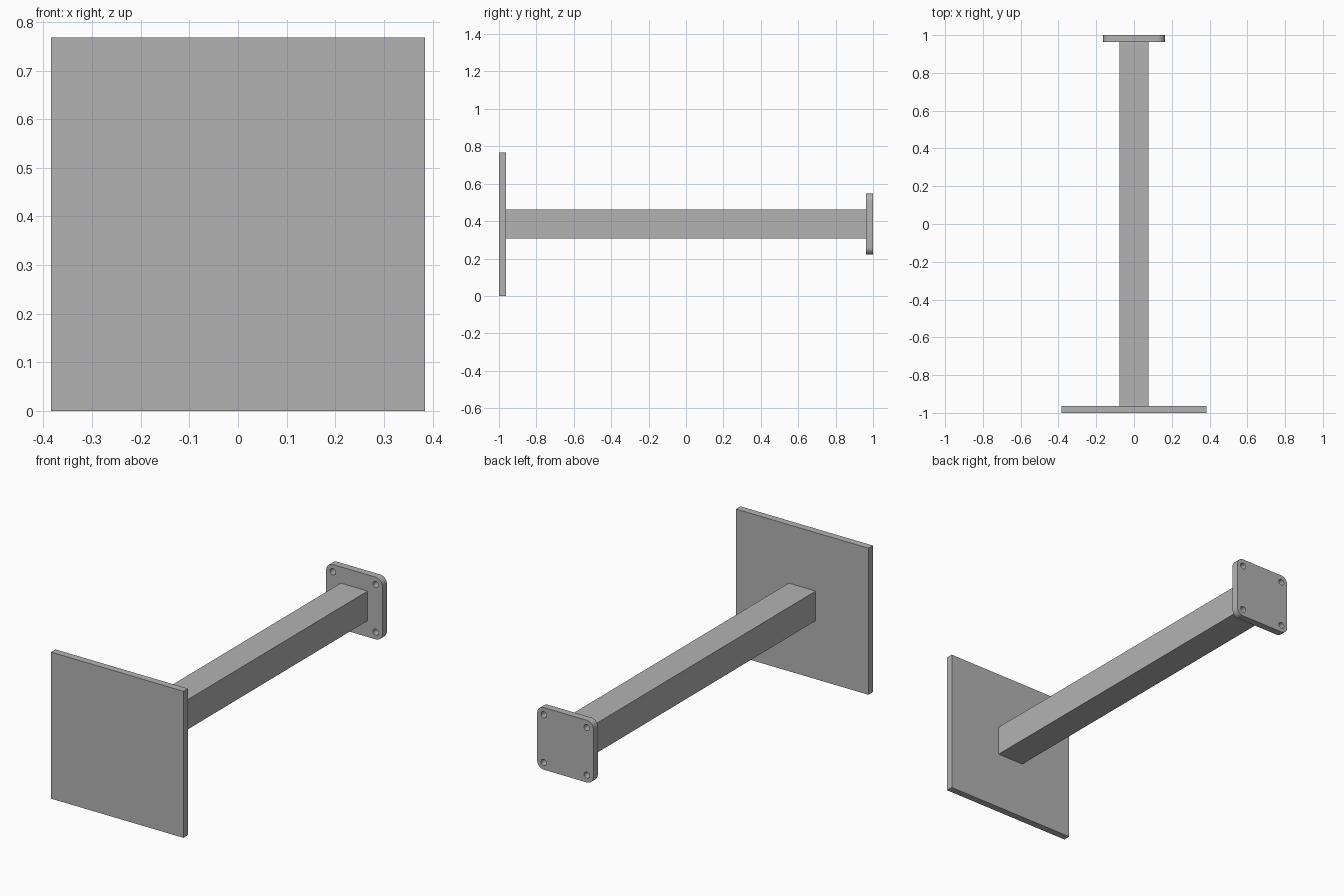
import bpy, bmesh, math
from mathutils import Matrix, Vector

cube = bpy.data.objects.get("Cube")
if cube:
    bpy.data.objects.remove(cube, do_unlink=True)

AXIS_Z = 0.384      # height of the post's centre line
PLATE = 0.037       # plate thickness

# One steel colour for every part
steel = bpy.data.materials.new("grey steel")
steel.use_nodes = True
grey = (0.45, 0.45, 0.45, 1)
steel.diffuse_color = grey
steel.node_tree.nodes["Principled BSDF"].inputs["Base Color"].default_value = grey


def add_object(name, bm):
    mesh = bpy.data.meshes.new(name)
    bm.to_mesh(mesh)
    bm.free()
    mesh.materials.append(steel)
    obj = bpy.data.objects.new(name, mesh)
    bpy.context.collection.objects.link(obj)
    return obj


def square_bar(name, half, y0, y1, radius=0):
    """Square section running along y, with optional rounded long edges."""
    bm = bmesh.new()
    bmesh.ops.create_cube(bm, size=1)
    bmesh.ops.scale(bm, verts=bm.verts, vec=(2 * half, y1 - y0, 2 * half))
    bmesh.ops.translate(bm, verts=bm.verts, vec=(0, (y0 + y1) / 2, AXIS_Z))
    if radius:
        along = [e for e in bm.edges
                 if abs(e.verts[0].co.y - e.verts[1].co.y) > 0.01]
        bmesh.ops.bevel(bm, geom=along, offset=radius, segments=8,
                        profile=0.5, affect='EDGES')
    return add_object(name, bm)


# Large square plate, post and small rounded flange
square_bar("front_plate", 0.384, -1, -1 + PLATE)
square_bar("post", 0.078, -1 + PLATE, 1 - PLATE)
flange = square_bar("rear_flange", 0.163, 1 - PLATE, 1, radius=0.038)

# Four bolt holes through the flange
bm = bmesh.new()
turn = Matrix.Rotation(math.pi / 2, 4, 'X')
for sx in (-1, 1):
    for sz in (-1, 1):
        spot = Vector((sx * 0.125, 1 - PLATE / 2, AXIS_Z + sz * 0.125))
        bmesh.ops.create_cone(bm, cap_ends=True, segments=32, radius1=0.016,
                              radius2=0.016, depth=0.1,
                              matrix=Matrix.Translation(spot) @ turn)
cutter = add_object("bolt_hole_cutter", bm)
cutter.hide_render = True
holes = flange.modifiers.new("bolt holes", 'BOOLEAN')
holes.operation = 'DIFFERENCE'
holes.solver = 'EXACT'
holes.object = cutter

# Bake the holes, drop the cutter, smooth the round corners
bpy.ops.object.select_all(action='DESELECT')
flange.select_set(True)
bpy.context.view_layer.objects.active = flange
bpy.ops.object.modifier_apply(modifier=holes.name)
bpy.data.objects.remove(cutter, do_unlink=True)
bpy.ops.object.shade_smooth_by_angle(angle=math.radians(30))
